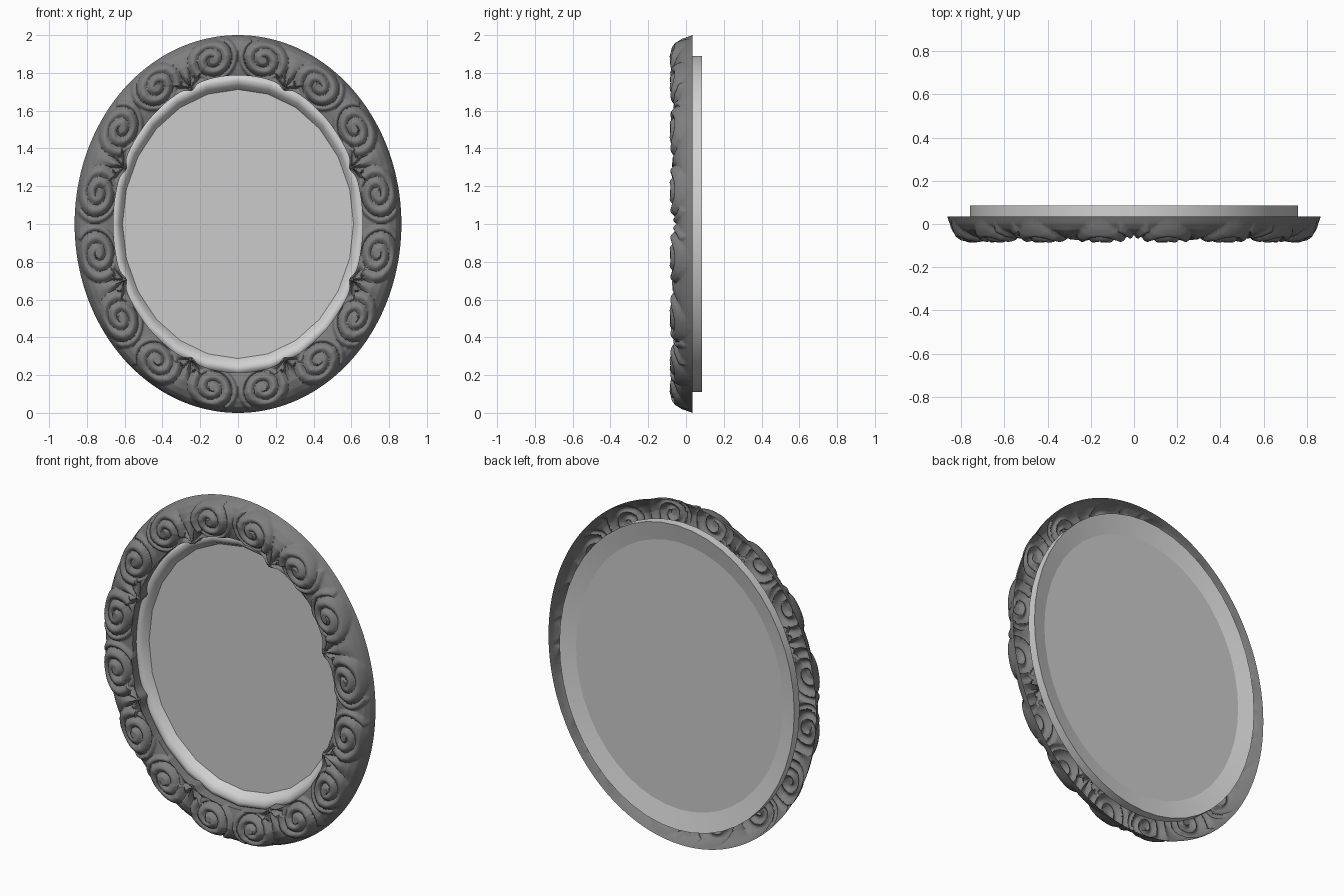
import bpy
import math

cube = bpy.data.objects.get("Cube")
if cube:
    bpy.data.objects.remove(cube, do_unlink=True)


def make_material(name, value):
    mat = bpy.data.materials.new(name)
    mat.use_nodes = True
    colour = (value, value, value, 1)
    mat.diffuse_color = colour
    mat.node_tree.nodes["Principled BSDF"].inputs["Base Color"].default_value = colour
    return mat


def make_object(name, verts, faces, mat, angle):
    mesh = bpy.data.meshes.new(name)
    mesh.from_pydata(verts, [], faces)
    mesh.materials.append(mat)
    obj = bpy.data.objects.new(name, mesh)
    bpy.context.collection.objects.link(obj)
    bpy.ops.object.select_all(action="DESELECT")
    obj.select_set(True)
    bpy.context.view_layer.objects.active = obj
    bpy.ops.object.shade_smooth_by_angle(angle=math.radians(angle))
    return obj


def oval_surface(name, rows, count, section, mat, angle):
    """Sweep section(row, turn) -> (rx, rz, y) around an oval; rows run inward."""
    verts, faces = [], []
    for i in range(rows):
        for j in range(count):
            turn = j / count
            rx, rz, y = section(i, turn)
            t = math.tau * turn
            verts.append((rx * math.sin(t), y, 1 + rz * math.cos(t)))
    for i in range(rows - 1):
        for j in range(count):
            a, b = i * count + j, i * count + (j + 1) % count
            faces.append((a, a + count, b + count, b))
    return make_object(name, verts, faces, mat, angle)


dark = make_material("dark grey carving", 0.21)
light = make_material("light grey trim", 0.64)
glass = make_material("light grey mirror", 0.6)

# Carved frame: rounded rim with sixteen mirrored scrolls raised from it
RIM = [(0, 0.035), (0.012, 0.0), (0.03, -0.025), (0.06, -0.042),
       (0.1, -0.05), (0.17, -0.04), (0.24, -0.02)]
ROWS = 58
PITCH = 0.046


def rim_depth(d):
    for (d0, y0), (d1, y1) in zip(RIM, RIM[1:]):
        if d <= d1:
            return y0 + (y1 - y0) * (d - d0) / (d1 - d0)
    return RIM[-1][1]


def swell(x):
    """Rounded ridge with soft grooves at whole numbers."""
    return math.sin(math.pi * (x % 1)) ** 0.9


def relief(w, d):
    """Carving height; w runs from leaf notch (0) to scroll boundary (1)."""
    u = 0.33 * w
    du, dv = (u - 0.175) / 1.22, 0.113 - d
    r = math.hypot(du, dv)
    a = (math.radians(215) - math.atan2(dv, du)) % math.tau / math.tau
    s = (0.122 - PITCH * a - r) / PITCH
    if r < 0.017:                      # eye of the scroll
        h = 0.036
    elif s >= 0:                       # winding band, rising toward the eye
        h = 0.012 + 0.003 * min(s, 2) + 0.02 * swell(s)
    else:                              # leaf fan at the notch, small outer leaf
        q = math.atan2(u, max(0.215 - d, 0.001))
        fade = max(0, 1 - math.hypot(u, 0.215 - d) / 0.2)
        h = 0.045 * fade * abs(math.cos(4 * q)) ** 0.8
        if s > -0.7 and a > 0.45:
            h = max(h, 0.018 * swell(-s / 0.7))
    return h * min(1, d / 0.012)


def carved_section(i, turn):
    w = abs((turn * 8) % 1 - 0.5) * 2
    depth = 0.205 + 0.022 * math.exp(-(w / 0.12) ** 2)
    d = depth * min(i / (ROWS - 2), 1)
    y = rim_depth(d) - relief(w, d)
    if i == ROWS - 1:                  # inner edge turned back to the trim
        y = 0.025
    return 0.865 - d, 1 - d * 1.04, y


oval_surface("carved_frame", ROWS, 16 * 48, carved_section, dark, 50)

# Inner bevelled trim around the opening
TRIM = [(0.69, 0.80, 0.03), (0.672, 0.785, 0.005), (0.65, 0.762, 0.0),
        (0.63, 0.735, 0.016), (0.61, 0.71, 0.055)]
oval_surface("inner_trim", len(TRIM), 24, lambda i, t: TRIM[i], light, 60)

# Backing ring behind the frame, its back sloping in to the mirror
BACK = [(0.67, 0.78, 0.035), (0.67, 0.78, 0.06),
        (0.76, 0.89, 0.085), (0.76, 0.89, 0.035), (0.67, 0.78, 0.035)]
oval_surface("backing_ring", len(BACK), 48, lambda i, t: BACK[i], light, 30)

# Mirror pane, a thin oval slab
PANE = 48
verts = [(0.672 * math.sin(math.tau * j / PANE), y,
          1 + 0.782 * math.cos(math.tau * j / PANE))
         for y in (0.052, 0.06) for j in range(PANE)]
faces = [tuple(reversed(range(PANE))), tuple(range(PANE, 2 * PANE))]
faces += [(j, (j + 1) % PANE, PANE + (j + 1) % PANE, PANE + j) for j in range(PANE)]
make_object("mirror_pane", verts, faces, glass, 30)
